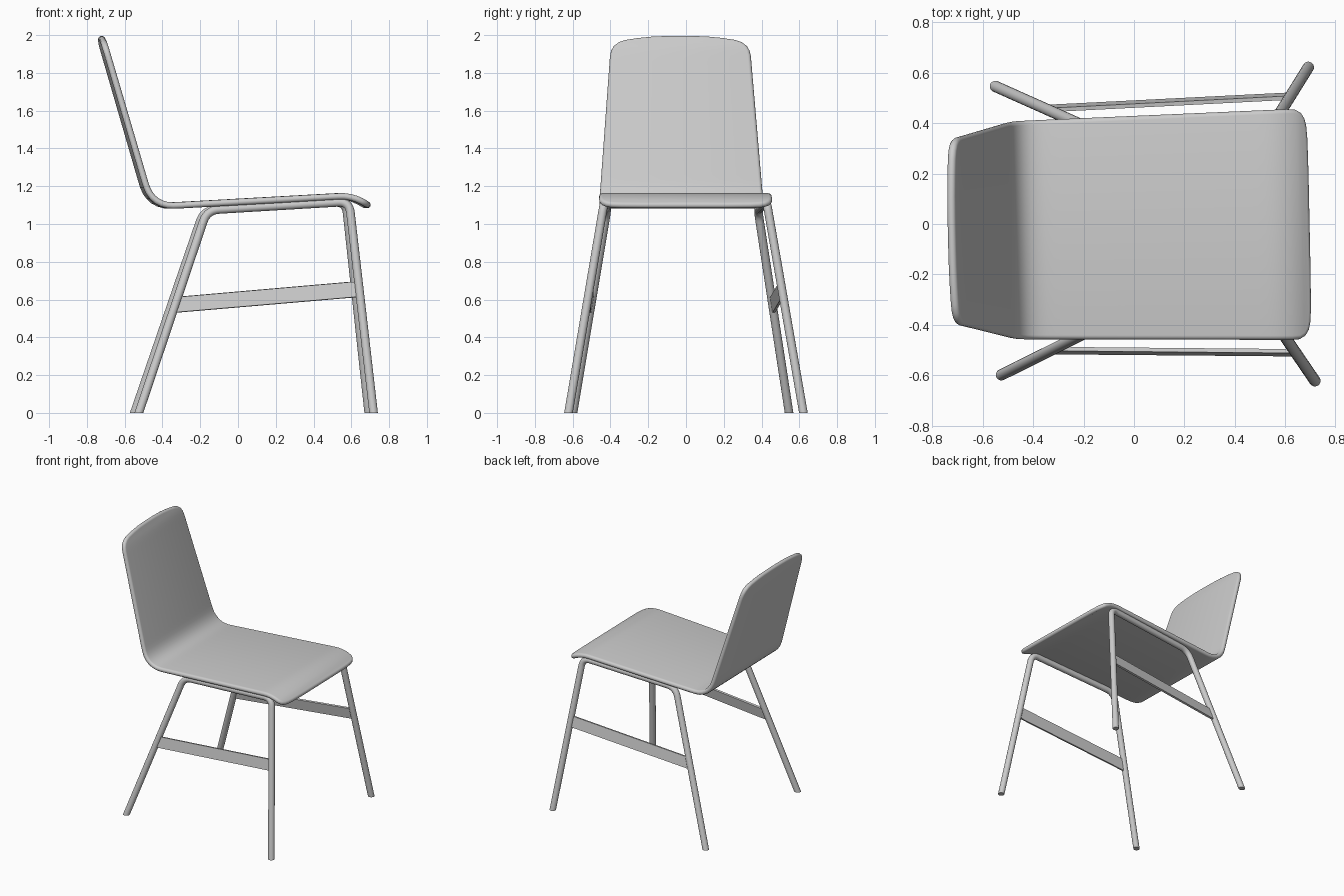
import bpy, bmesh, math
from mathutils import Vector

cube = bpy.data.objects.get("Cube")
if cube:
    bpy.data.objects.remove(cube, do_unlink=True)

grey = bpy.data.materials.new("light grey")
grey.use_nodes = True
colour = (0.6, 0.6, 0.6, 1)
grey.diffuse_color = colour
grey.node_tree.nodes["Principled BSDF"].inputs["Base Color"].default_value = colour


def finish(name, bm, smooth=True):
    """Turn a bmesh into an object, with the chair's slight turn about z."""
    bmesh.ops.recalc_face_normals(bm, faces=bm.faces)
    mesh = bpy.data.meshes.new(name)
    bm.to_mesh(mesh)
    bm.free()
    mesh.materials.append(grey)
    obj = bpy.data.objects.new(name, mesh)
    bpy.context.collection.objects.link(obj)
    obj.rotation_euler.z = math.radians(1.2)
    obj.location.y = -0.015
    if smooth:
        bpy.ops.object.select_all(action="DESELECT")
        obj.select_set(True)
        bpy.context.view_layer.objects.active = obj
        bpy.ops.object.shade_smooth_by_angle(angle=math.radians(40))
    return obj


def rounded_path(points, reaches, steps=10):
    """Polyline whose inner corners are rounded over the given reach."""
    pts = [Vector(p) for p in points]
    path = [pts[0]]
    for a, b, c, reach in zip(pts, pts[1:], pts[2:], reaches):
        p = b + (a - b).normalized() * reach
        q = b + (c - b).normalized() * reach
        for i in range(steps + 1):
            t = i / steps
            path.append(p * (1 - t) ** 2 + b * 2 * t * (1 - t) + q * t * t)
    return path + [pts[-1]]


# Seat shell: side profile bent from the backrest to the front lip
profile = rounded_path(
    [(-0.727, 0, 1.995), (-0.463, 0, 1.091), (0.595, 0, 1.15), (0.695, 0, 1.092)],
    [0.125, 0.07])
lengths = [0]
for a, b in zip(profile, profile[1:]):
    lengths.append(lengths[-1] + (b - a).length)
total = lengths[-1]


def on_profile(s):
    for i in range(len(profile) - 1):
        if s <= lengths[i + 1] or i == len(profile) - 2:
            t = (s - lengths[i]) / (lengths[i + 1] - lengths[i])
            return profile[i].lerp(profile[i + 1], t)


def shell_point(s, w, height):
    d = (on_profile(s + 0.012) - on_profile(s - 0.012)).normalized()
    return on_profile(s) + Vector((-d.z, 0, d.x)) * height + Vector((0, w, 0))


# Half outline as (distance along profile, half width)
outline = [(0, 0.05), (0.003, 0.14), (0.011, 0.22), (0.022, 0.29), (0.034, 0.325),
           (0.055, 0.352), (0.08, 0.366), (0.11, 0.373)]
bend = 0.9
for i in range(1, 61):
    s = 0.11 + (total - 0.2) * i / 60
    if s < bend:
        w = 0.373 + 0.06 * (s - 0.11) / (bend - 0.11)
    else:
        w = 0.433 + 0.027 * (s - bend) / (total - bend)
    outline.append((s, w))
outline += [(total - 0.055, 0.456), (total - 0.03, 0.443), (total - 0.014, 0.42),
            (total - 0.006, 0.39), (total - 0.002, 0.34), (total, 0.2), (total, 0.06)]

normals = []
for i in range(len(outline)):
    a, b = outline[max(i - 1, 0)], outline[min(i + 1, len(outline) - 1)]
    normals.append(Vector((-(b[1] - a[1]), b[0] - a[0])).normalized())
normals[0], normals[-1] = Vector((-1, 0)), Vector((1, 0))

bm = bmesh.new()
radius, layers = 0.017, 8
rings = []
for k in range(layers + 1):
    angle = math.pi * (k / layers - 0.5)
    inset, height = radius * (1 - math.cos(angle)), radius * math.sin(angle)
    half = [Vector(p) - n * inset for p, n in zip(outline, normals)]
    left = [bm.verts.new(shell_point(p.x, p.y, height)) for p in half]
    right = [bm.verts.new(shell_point(p.x, -p.y, height)) for p in half]
    rings.append((left, right))
for (l0, r0), (l1, r1) in zip(rings, rings[1:]):
    lower, upper = l0 + r0[::-1], l1 + r1[::-1]
    for i in range(len(lower)):
        j = (i + 1) % len(lower)
        bm.faces.new((lower[i], lower[j], upper[j], upper[i]))
for left, right in (rings[0], rings[-1]):
    for i in range(len(left) - 1):
        bm.faces.new((left[i], left[i + 1], right[i + 1], right[i]))
finish("seat_shell", bm)


def tube(name, path, r, sides=20):
    """Round tube with both ends cut level with the floor."""
    bm = bmesh.new()
    rows = []
    last = len(path) - 1
    for i, p in enumerate(path):
        d = (path[min(i + 1, last)] - path[max(i - 1, 0)]).normalized()
        u = d.cross(Vector((0, 1, 0))).normalized()
        v = d.cross(u)
        row = []
        for k in range(sides):
            a = math.tau * k / sides
            co = p + (u * math.cos(a) + v * math.sin(a)) * r
            if i in (0, last):
                co -= d * (co.z / d.z)
            row.append(bm.verts.new(co))
        rows.append(row)
    for a, b in zip(rows, rows[1:]):
        for k in range(sides):
            j = (k + 1) % sides
            bm.faces.new((a[k], a[j], b[j], b[k]))
    bm.faces.new(rows[0])
    bm.faces.new(rows[-1])
    finish(name, bm)


# Leg frames and flat stretchers, one on each side
for label, side in (("left", 1), ("right", -1)):
    rear_foot = Vector((-0.537, side * 0.572, 0))
    rear_top = Vector((-0.172, side * 0.4, 1.073))
    front_top = Vector((0.58, side * 0.43, 1.118))
    front_foot = Vector((0.705, side * 0.622, 0))
    tube(label + "_leg_frame",
         rounded_path([rear_foot, rear_top, front_top, front_foot], [0.065, 0.06]), 0.0225)

    corners = [rear_foot.lerp(rear_top, 0.53 / rear_top.z),
               front_foot.lerp(front_top, 0.615 / front_top.z),
               front_foot.lerp(front_top, 0.695 / front_top.z),
               rear_foot.lerp(rear_top, 0.612 / rear_top.z)]
    across = (corners[1] - corners[0]).cross(corners[3] - corners[0]).normalized() * 0.008
    bm = bmesh.new()
    inner = [bm.verts.new(c - across) for c in corners]
    outer = [bm.verts.new(c + across) for c in corners]
    bm.faces.new(inner)
    bm.faces.new(outer)
    for i in range(4):
        j = (i + 1) % 4
        bm.faces.new((inner[i], inner[j], outer[j], outer[i]))
    finish(label + "_stretcher", bm, smooth=False)
